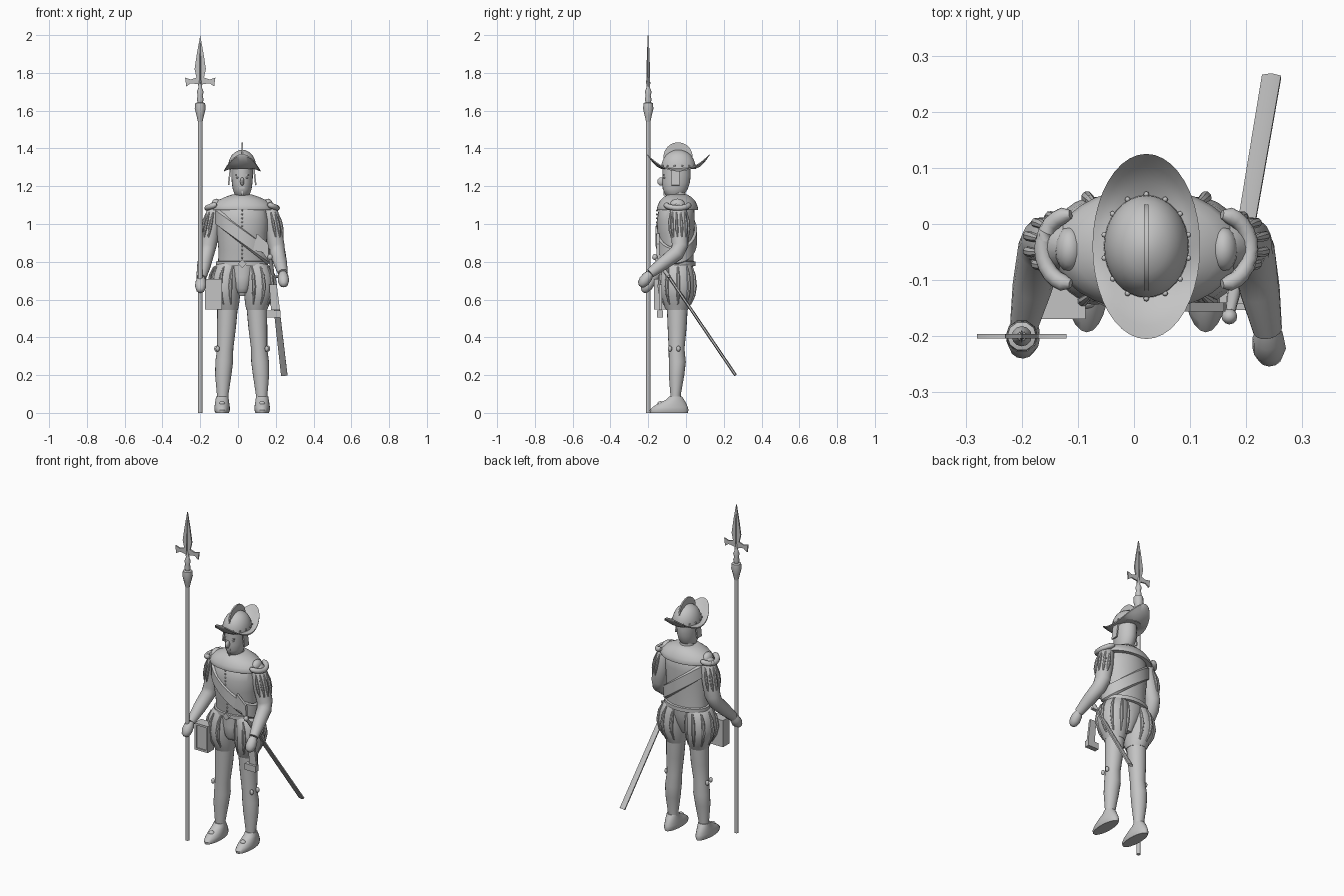
import bpy, bmesh, math
from mathutils import Vector, Matrix

if "Cube" in bpy.data.objects:
    bpy.data.objects.remove(bpy.data.objects["Cube"])

mat = bpy.data.materials.new("plain grey")
mat.diffuse_color = (0.55, 0.55, 0.55, 1)
mat.use_nodes = True
mat.node_tree.nodes["Principled BSDF"].inputs["Base Color"].default_value = mat.diffuse_color
CX, CY = 0.022, -0.045          # body axis


def finish(name, bm):
    bmesh.ops.recalc_face_normals(bm, faces=bm.faces)
    me = bpy.data.meshes.new(name)
    bm.to_mesh(me)
    bm.free()
    me.materials.append(mat)
    ob = bpy.data.objects.new(name, me)
    bpy.context.collection.objects.link(ob)
    return ob


def skin(name, rings, caps=True, closed=False):
    """Join rings of points into a surface."""
    bm = bmesh.new()
    vs = [[bm.verts.new(p) for p in r] for r in rings]
    n = len(vs[0])
    pairs = list(zip(vs, vs[1:])) + ([(vs[-1], vs[0])] if closed else [])
    for a, b in pairs:
        for i in range(n):
            j = (i + 1) % n
            bm.faces.new((a[i], a[j], b[j], b[i]))
    if caps and not closed:
        bm.faces.new(vs[0])
        bm.faces.new(vs[-1])
    return finish(name, bm)


def loft(name, rings, n=24):
    """Horizontal ellipses given as (x, y, z, rx, ry)."""
    return skin(name, [[(x + rx * math.cos(t), y + ry * math.sin(t), z)
                        for t in (2 * math.pi * i / n for i in range(n))]
                       for x, y, z, rx, ry in rings])


def tube(name, pts, radii, n=14):
    pts = [Vector(p) for p in pts]
    rings = []
    for i, p in enumerate(pts):
        d = (pts[min(i + 1, len(pts) - 1)] - pts[max(i - 1, 0)]).normalized()
        u = d.cross(Vector((0.31, 0.9, 0.3))).normalized()
        v = d.cross(u)
        rings.append([p + radii[i] * (u * math.cos(t) + v * math.sin(t))
                      for t in (2 * math.pi * k / n for k in range(n))])
    return skin(name, rings)


def ball(name, c, r, n=14):
    bm = bmesh.new()
    bmesh.ops.create_uvsphere(bm, u_segments=n, v_segments=max(6, n // 2), radius=1,
                              matrix=Matrix.Translation(c) @ Matrix.Diagonal((*r, 1)))
    return finish(name, bm)


def box(name, c, s, rot=Matrix()):
    bm = bmesh.new()
    bmesh.ops.create_cube(bm, size=1, matrix=Matrix.Translation(c) @ rot @ Matrix.Diagonal((*s, 1)))
    return finish(name, bm)


def plate(name, pts, y, thick):
    """Flat x-z outline given a thickness along y."""
    return skin(name, [[(x, y + s * thick / 2, z) for x, z in pts] for s in (-1, 1)])


# Polearm
P = -0.2
tube("pole_shaft", [(P, P, 0), (P, P, 1.66)], [0.012, 0.012], 10)
loft("pole_socket", [(P, P, z, r, r) for z, r in
     ((1.64, .013), (1.66, .018), (1.68, .013), (1.70, .018), (1.72, .01), (1.76, .008))], 12)
loft("pole_tassel", [(P, P, z, r, r) for z, r in
     ((1.54, .012), (1.575, .02), (1.61, .029), (1.64, .026), (1.645, .012))], 10)
half = [(.007, 1.72), (.012, 1.74), (.05, 1.745), (.074, 1.728), (.08, 1.775), (.05, 1.765),
        (.02, 1.775), (.03, 1.82), (.018, 1.9)]
plate("pole_blade", [(P + x, z) for x, z in half] + [(P, 1.998)]
      + [(P - x, z) for x, z in reversed(half)], P, 0.008)
skin("blade_rib", [[(P - .006, P, z), (P, P - r, z), (P + .006, P, z), (P, P + r, z)]
                   for z, r in ((1.74, .011), (1.9, .007), (1.96, .004))])

# Helmet bowl, swept brim, crest and rivets
loft("helmet_bowl", [(CX, -.04, z, .076 * f, .092 * f) for z, f in
     ((1.29, 1), (1.315, .98), (1.34, .89), (1.365, .72), (1.38, .5), (1.39, .25), (1.393, .05))], 32)
brim = []
for i in range(40):
    t = 2 * math.pi * i / 40
    c, s = math.cos(t), math.sin(t)
    lift = abs(s) ** 2
    prof = []
    for f in (0, .35, .7, 1):
        z = 1.297 - .012 * f + .085 * lift * f ** 1.5
        prof.append((CX + (.07 + .026 * f) * c, -.04 + (.086 + .079 * f) * s, z))
    under = [(x, y, z - .007) for x, y, z in reversed(prof)]
    brim.append(prof + under)
skin("helmet_brim", brim, closed=True)
tube("helmet_crest", [(CX - .004, -.042, 1.355), (CX + .004, -.042, 1.355)], [.077, .077], 40)
for i in range(14):
    t = 2 * math.pi * (i + .5) / 14
    ball("brim_rivet", (CX + .077 * math.cos(t), -.04 + .093 * math.sin(t), 1.308), (.005,) * 3, 8)

# Head and face
loft("head", [(CX, y, z, rx, ry) for y, z, rx, ry in
     ((-.055, 1.14, .025, .03), (-.06, 1.155, .04, .05), (-.057, 1.185, .05, .066),
      (-.052, 1.22, .055, .073), (-.05, 1.26, .057, .075), (-.05, 1.31, .057, .073))])
loft("neck", [(CX, CY, 1.1, .05, .05), (CX, CY, 1.17, .04, .042)])
ball("nose", (CX, -.132, 1.225), (.011, .02, .022))
box("mouth", (CX, -.119, 1.192), (.026, .012, .006))
box("chin_beard", (CX, -.108, 1.165), (.008, .02, .03))
for s in (-1, 1):
    ball("eye", (CX + s * .024, -.114, 1.245), (.009, .007, .005), 10)
    box("eyebrow", (CX + s * .025, -.117, 1.259), (.022, .008, .005))
    box("cheek_flap", (CX + s * .067, -.055, 1.25), (.008, .042, .09), Matrix.Rotation(-s * .12, 4, 'Y'))

# Torso, collar plate, belt
loft("torso", [(CX, y, z, rx, ry) for y, z, rx, ry in
     ((-.042, .78, .128, .082), (-.048, .86, .125, .088), (-.054, .95, .134, .098),
      (-.054, 1.02, .14, .1), (-.05, 1.08, .13, .094), (-.047, 1.115, .08, .07))], 32)
loft("gorget", [(CX, CY, z, rx, ry) for z, rx, ry in
     ((1.155, .055, .052), (1.145, .085, .07), (1.125, .13, .092), (1.1, .158, .104),
      (1.082, .166, .11), (1.074, .164, .108), (1.074, .13, .09))], 32)
for i in range(13):
    z = .82 + i * .021
    ball("button", (CX, -.048 - .088 - .018 * min(1, max(0, (z - .86) / .12)), z), (.005,) * 3, 8)


def band(name, rx, ry, cy, zmid, tilt, h, th):
    """Elliptical band round the body, lower towards +x when tilted."""
    rings = []
    for i in range(40):
        t = 2 * math.pi * i / 40
        c, s = math.cos(t), math.sin(t)
        rings.append([(CX + (rx + a) * c, cy + (ry + a) * s, zmid - tilt * c + b)
                      for a, b in ((0, -h), (th, -h * .8), (th, h * .8), (0, h))])
    return skin(name, rings, closed=True)


band("sash", .134, .097, -.052, .935, .105, .045, .013)
band("belt", .124, .08, -.043, .79, 0, .014, .014)
box("belt_buckle", (CX, -.142, .79), (.032, .012, .032), Matrix.Rotation(math.pi / 4, 4, 'Y'))
plate("sash_knot", [(.08, .86), (.1, .95), (.16, .895), (.165, .8), (.13, .85)], -.148, .016)
plate("sash_tail", [(.165, .68), (.205, .68), (.222, .545), (.175, .545)], -.135, .014)
box("sash_tail_end", (.188, -.138, .524), (.072, .03, .038))

# Padded breeches, stockings, shoes
loft("breeches_middle", [(CX, CY, z, rx, ry) for z, rx, ry in
     ((.62, .03, .035), (.68, .06, .065), (.74, .1, .078), (.79, .12, .08))])
loft("codpiece", [(CX, y, z, rx, ry) for y, z, rx, ry in
     ((-.09, .635, .025, .02), (-.1, .66, .035, .03), (-.1, .72, .05, .03), (-.1, .78, .06, .03))], 16)
for s in (-1, 1):
    X = lambda d: CX + s * d
    rings = [(.058, .8, .058, .068), (.075, .775, .072, .08), (.086, .73, .08, .091),
             (.091, .67, .083, .096), (.088, .62, .077, .09), (.08, .575, .064, .072),
             (.077, .545, .055, .058)]
    loft("breeches", [(X(d), -.048, z, rx, ry) for d, z, rx, ry in rings], 28)
    for k in range(7):                         # slashed panes
        t = math.radians(-110 + k * 38)
        pts = [(X(d + (rx + .001) * math.cos(t)), -.048 + (ry + .001) * math.sin(t), z)
               for d, z, rx, ry in rings[1:6]]
        tube("breeches_pane", pts, [.004, .009, .011, .008, .004], 8)
    loft("stocking", [(X(d), y, z, rx, ry) for d, y, z, rx, ry in
         ((.103, -.055, .05, .03, .028), (.103, -.055, .1, .031, .028), (.1, -.05, .2, .043, .041),
          (.095, -.046, .27, .047, .045), (.09, -.05, .34, .043, .042), (.083, -.047, .45, .05, .05),
          (.077, -.046, .57, .055, .056))], 20)
    loft("shoe", [(X(.106), y, z, rx, ry) for y, z, rx, ry in
         ((-.09, 0, .036, .1), (-.09, .014, .041, .103), (-.084, .03, .041, .094),
          (-.073, .05, .038, .074), (-.058, .07, .035, .048), (-.055, .088, .032, .033))], 24)
    ball("shoe_rosette", (X(.106), -.135, .05), (.018, .016, .012), 10)
    ball("garter_knot", (X(.13), -.085, .34), (.011, .011, .016), 10)
    ball("garter_knot", (X(.138), -.04, .34), (.011, .011, .016), 10)

    # Arms, slashed sleeves, shoulder rolls
    hand = Vector((-.2, -.2, .69)) if s < 0 else Vector((.243, -.215, .72))
    sh, el = Vector((X(.142), -.04, 1.08)), Vector((X(.185), -.03, .86))
    wrist = el.lerp(hand, .86)
    tube("sleeve", [sh + Vector((-s * .015, 0, .025)), sh, sh.lerp(el, .45), sh.lerp(el, .88),
                    el.lerp(wrist, .12), el.lerp(wrist, .55), wrist],
         [.026, .044, .048, .044, .041, .036, .026], 18)
    tip = hand + Vector((0, -.028, -.05))
    tube("hand", [wrist, wrist.lerp(tip, .25), wrist.lerp(tip, .6), wrist.lerp(tip, .88), tip],
         [.02, .028, .03, .022, .008], 12)
    for k in range(6):
        t = math.radians(-80 + k * 32)
        off = Vector((s * math.cos(t), math.sin(t), 0))
        tube("sleeve_pane", [sh.lerp(el, f) + off * r for f, r in
             ((.08, .043), (.3, .05), (.5, .05), (.68, .045))], [.004, .009, .009, .004], 8)
    ball("shoulder_cap", (X(.137), CY, 1.1), (.026, .04, .034), 16)
    roll = [math.radians(a) for a in range(-90, 91, 15)]
    tube("shoulder_roll", [(X(.135 + .05 * math.cos(t)), CY + .062 * math.sin(t),
                            1.105 - .02 * math.cos(t)) for t in roll],
         [.008] + [.015] * (len(roll) - 2) + [.008], 10)

# Belt pouch with a raised frame
box("pouch", (-.13, -.135, .628), (.088, .055, .162))
for dx, dz, w, h in ((-.038, 0, .012, .162), (.038, 0, .012, .162),
                     (0, -.075, .088, .012), (0, .075, .088, .012)):
    box("pouch_frame", (-.13 + dx, -.165, .628 + dz), (w, .008, h))

# Sword: scabbard, grip, pommel, guard
a, b, c = Vector((.17, -.165, .825)), Vector((.185, -.09, .72)), Vector((.245, .262, .2))
d = (c - b).normalized()
side = Vector((1, 0, 0)) - d * d.x
side.normalize()
up = d.cross(side)
skin("scabbard", [[p + side * w * i + up * .008 * j for i, j in
                   ((-1, -.5), (0, -1), (1, -.5), (1, .5), (0, 1), (-1, .5))]
                  for p, w in ((b, .015), (c, .017))])
tube("sword_grip", [a, a.lerp(b, .5), b], [.008, .011, .009], 10)
ball("sword_pommel", a, (.014, .014, .016), 12)
tube("sword_guard", [b - side * .045, b + side * .045], [.007, .007], 8)

# Smooth shading that keeps hard edges
bpy.ops.object.select_all(action='SELECT')
bpy.context.view_layer.objects.active = bpy.context.selected_objects[0]
bpy.ops.object.shade_smooth_by_angle(angle=math.radians(40))
